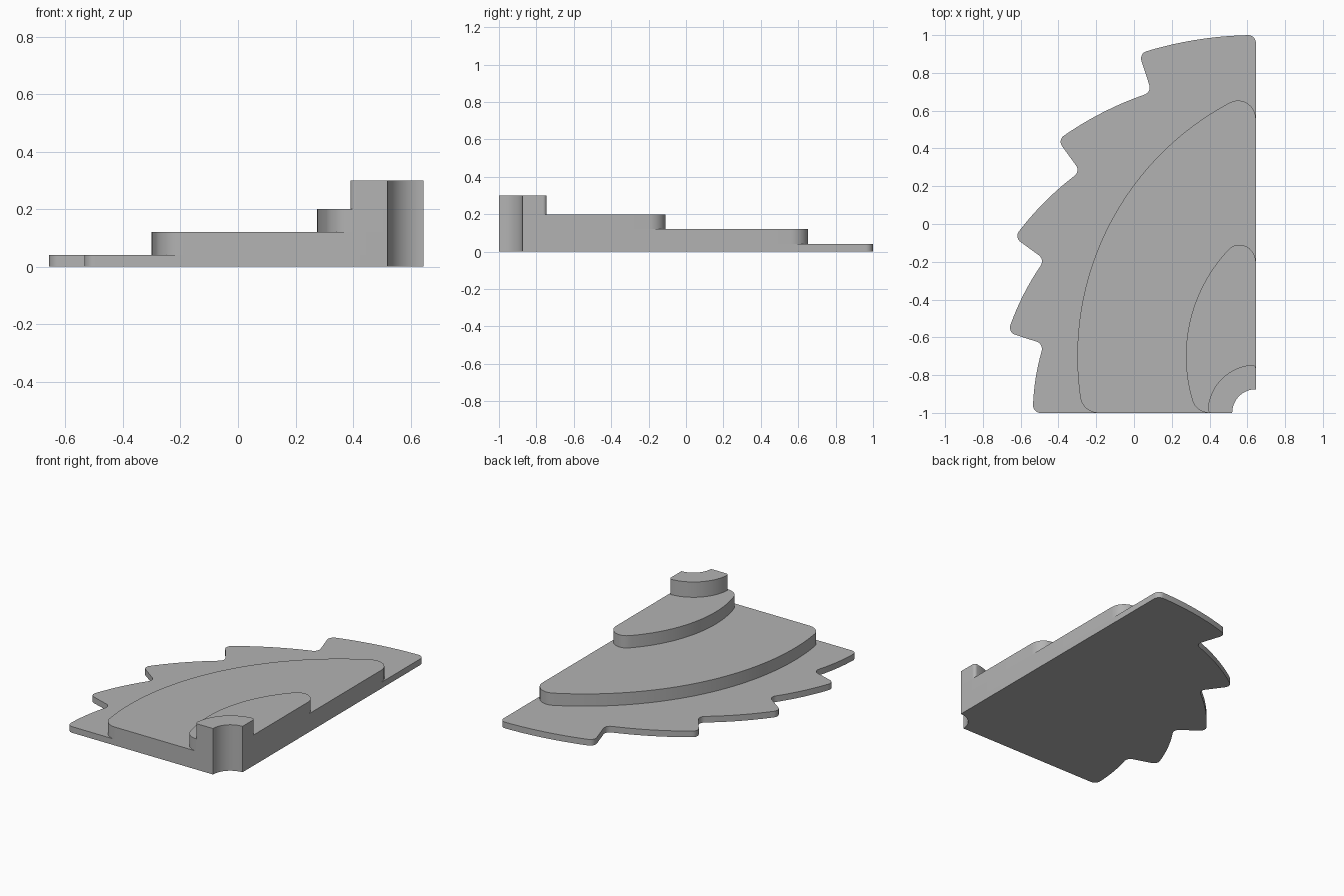
import bpy, bmesh
from math import sin, cos, tan, pi, radians, sqrt, atan2
from mathutils import Vector
from mathutils.geometry import intersect_line_line

if "Cube" in bpy.data.objects:
    bpy.data.objects.remove(bpy.data.objects["Cube"])

grey = bpy.data.materials.new("plain grey")
grey.use_nodes = True
grey.diffuse_color = (0.45, 0.45, 0.45, 1)
grey.node_tree.nodes["Principled BSDF"].inputs["Base Color"].default_value = grey.diffuse_color

EDGE, FRONT, HOLE = 0.645, -1.0, 0.125
PIVOT = Vector((EDGE, FRONT, 0))


def arc(centre, r, a, b, n=48):
    return [centre + r * Vector((cos(a + (b - a) * i / n), sin(a + (b - a) * i / n), 0))
            for i in range(n + 1)]


def line(a, b):
    return [Vector(a), Vector(b)]


def trim(pts, d):
    """Remove length d from the start; return the rest and the tangent there."""
    pts = list(pts)
    while len(pts) > 2 and (pts[1] - pts[0]).length <= d:
        d -= (pts[1] - pts[0]).length
        pts.pop(0)
    way = (pts[1] - pts[0]).normalized()
    pts[0] = pts[0] + way * d
    return pts, way


def outline(sides, radii):
    """Join sides in a loop; radii[i] rounds the corner at the end of side i."""
    sides = [list(s) for s in sides]
    fillets = []
    for i, r in enumerate(radii):
        j = (i + 1) % len(sides)
        if not r:
            fillets.append([])
            continue
        back, ahead = sides[i][::-1], sides[j]
        half = (back[1] - back[0]).angle(ahead[1] - ahead[0]) / 2
        back, u = trim(back, r / tan(half))
        ahead, v = trim(ahead, r / tan(half))
        sides[i], sides[j] = back[::-1], ahead
        p, q = back[0], ahead[0]
        m = intersect_line_line(p, p + u, q, q + v)[0]
        w = sin(u.angle(v) / 2)
        curve = []
        for k in range(1, 10):
            t = k / 10
            a, b, c = (1 - t) ** 2, 2 * w * t * (1 - t), t * t
            curve.append((a * p + b * m + c * q) / (a + b + c))
        fillets.append(curve)
    loop = []
    for side, curve in zip(sides, fillets):
        for p in side + curve:
            if not loop or (p - loop[-1]).length > 1e-5:
                loop.append(p)
    if (loop[0] - loop[-1]).length < 1e-5:
        loop.pop()
    return loop


def plate(name, loop, low, high):
    bm = bmesh.new()
    bottom = bm.faces.new([bm.verts.new((p.x, p.y, low)) for p in loop])
    made = bmesh.ops.extrude_face_region(bm, geom=[bottom], use_keep_orig=True)["geom"]
    for v in made:
        if isinstance(v, bmesh.types.BMVert):
            v.co.z = high
    bmesh.ops.recalc_face_normals(bm, faces=bm.faces)
    mesh = bpy.data.meshes.new(name)
    bm.to_mesh(mesh)
    bm.free()
    mesh.materials.append(grey)
    ob = bpy.data.objects.new(name, mesh)
    bpy.context.collection.objects.link(ob)
    bpy.ops.object.select_all(action='DESELECT')
    ob.select_set(True)
    bpy.context.view_layer.objects.active = ob
    bpy.ops.object.shade_smooth_by_angle(angle=radians(30))


def tier_loop(rim, radii):
    """Close one or more rim sides with the front edge, hole and straight edge."""
    hole = arc(PIVOT, HOLE, pi / 2, pi, 24)
    sides = [hole, line(hole[-1], rim[0][0])] + rim + [line(rim[-1][-1], hole[0])]
    return outline(sides, [0] + radii + [0])


# Toothed base: concentric arcs stepping outward in equal turns
rim, step = [], pi / 10
for i, r in enumerate((1.18, 1.38, 1.58, 1.785, 2.0)):
    a = pi - i * step
    side = arc(PIVOT, r, a, a - step)
    if rim:
        rim.append(line(rim[-1][-1], side[0]))
    rim.append(side)
plate("toothed_base", tier_loop(rim, [0.04] * (len(rim) + 1)), 0, 0.04)


# Upper tiers: one curved rim each
def curved_tier(name, cx, cy, r, fillet, low, high):
    start = (FRONT - cy, -sqrt(r * r - (FRONT - cy) ** 2))
    end = (sqrt(r * r - (EDGE - cx) ** 2), EDGE - cx)
    a, b = atan2(*start) % (2 * pi), atan2(*end)
    side = arc(Vector((cx, cy, 0)), r, a, b, 96)
    plate(name, tier_loop([side], [fillet, fillet]), low, high)


curved_tier("middle_tier", 1.22, -0.70, 1.52, 0.1, 0.04, 0.12)
curved_tier("upper_tier", 1.095, -0.70, 0.82, 0.1, 0.12, 0.20)
curved_tier("hub", EDGE, FRONT, 0.255, 0.02, 0.20, 0.30)
